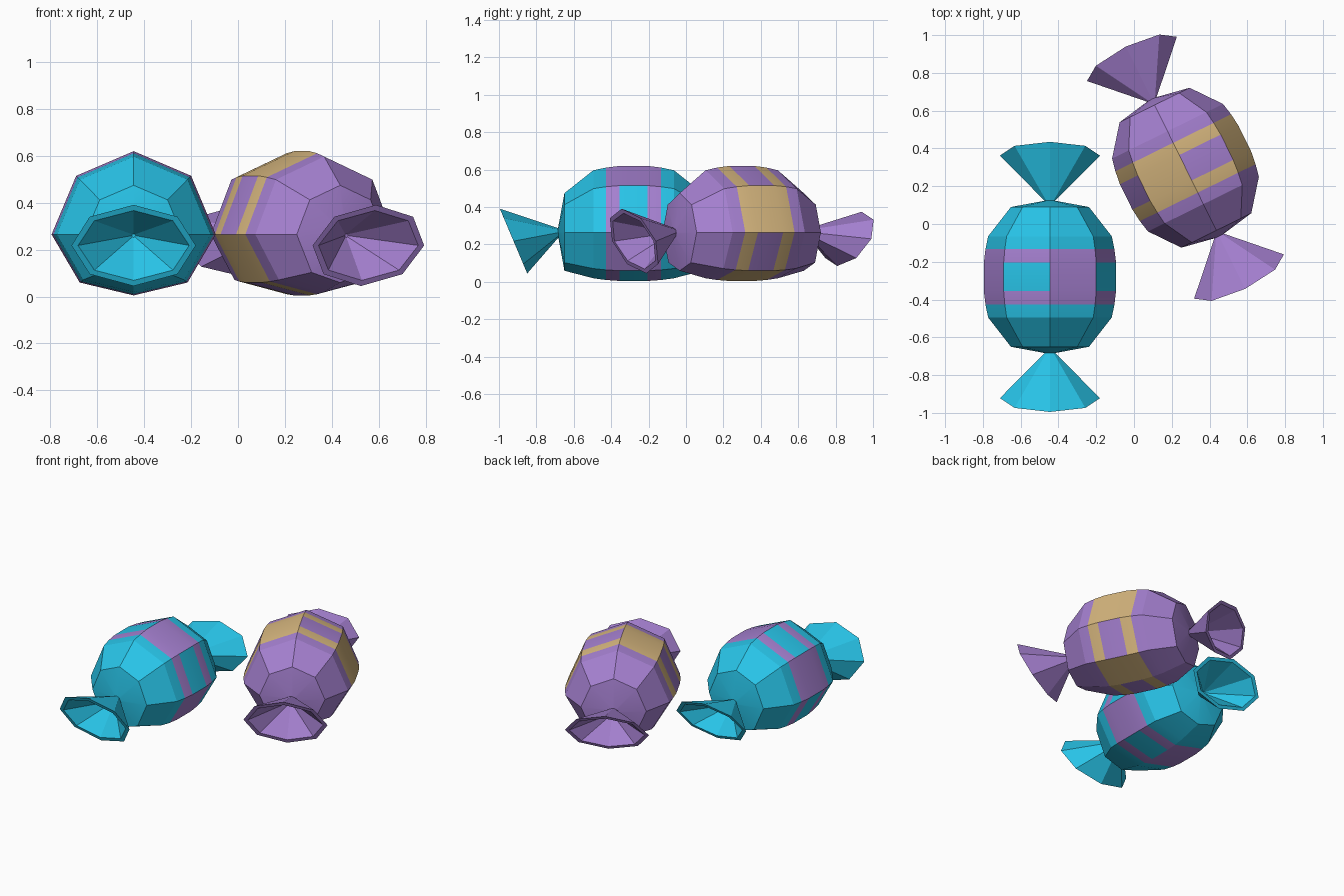
import bpy, bmesh
from math import sin, cos, pi, radians
from mathutils import Matrix

if "Cube" in bpy.data.objects:
    bpy.data.objects.remove(bpy.data.objects["Cube"])

N = 8
MID = 0.265  # height of the candy axis


def material(name, rgb):
    m = bpy.data.materials.new(name)
    m.diffuse_color = (*rgb, 1)
    m.use_nodes = True
    m.node_tree.nodes["Principled BSDF"].inputs["Base Color"].default_value = m.diffuse_color
    return m


blue = material("blue_wrap", (0.021, 0.552, 0.807))
purple = material("purple_wrap", (0.376, 0.216, 0.631))
gold = material("gold_wrap", (0.672, 0.468, 0.209))

# eight-sided wrapper section, flattened underneath: (x, z) from +x round
SECTION = [(0.35, 0), (0.245, 0.25), (0, 0.355), (-0.245, 0.25),
           (-0.35, 0), (-0.23, -0.205), (0, -0.26), (0.23, -0.205)]
# position along axis, scale, scale of the underside
HALF = [(0.405, 0.05, 0.05), (0.37, 0.59, 0.79), (0.215, 0.935, 0.945),
        (0.147, 0.975, 0.98), (0.075, 1, 1)]
PROFILE = [(-t, s, u) for t, s, u in HALF] + HALF[::-1]


def bridge(bm, a, b):
    return [bm.faces.new((a[i], a[(i + 1) % N], b[(i + 1) % N], b[i])) for i in range(N)]


def finish(bm, name, mats, place, smooth):
    bmesh.ops.recalc_face_normals(bm, faces=bm.faces[:])
    me = bpy.data.meshes.new(name)
    for f in bm.faces:
        f.smooth = smooth
    bm.to_mesh(me)
    bm.free()
    for m in mats:
        me.materials.append(m)
    if smooth:
        me.set_sharp_from_angle(angle=radians(19))
    ob = bpy.data.objects.new(name, me)
    ob.matrix_world = place
    bpy.context.collection.objects.link(ob)


def body(name, mats, place, parity):
    bm = bmesh.new()
    rings = [[bm.verts.new((x * s, t, MID + z * (s if z > 0 else u))) for x, z in SECTION]
             for t, s, u in PROFILE]
    for k in range(len(rings) - 1):
        for i, f in enumerate(bridge(bm, rings[k], rings[k + 1])):
            # double stripe, filled to a solid band on alternate sides
            if k in (3, 5) or (k == 4 and i % 2 == parity):
                f.material_index = 1
    bm.faces.new(rings[0])
    bm.faces.new(rings[-1])
    finish(bm, name, mats, place, True)


def twist(name, mat, place, side, height):
    # flared, slanted wrapper end with a hollow inside and a thin lip
    bm = bmesh.new()

    def ring(rx, rz, t, slant, z):
        return [bm.verts.new((rx * cos(a), side * (t + slant * sin(a)), z + rz * sin(a)))
                for a in (2 * pi * i / N for i in range(N))]
    zc = 0.218 if side < 0 else 0.23
    neck = ring(0.02, 0.02, 0.395, 0, MID)
    rim = ring(0.265, height, 0.642, 0.073, zc)
    lip = ring(0.237, height * 0.86, 0.642, 0.063, zc)
    pit = ring(0.008, 0.008, 0.43, 0, MID - 0.005)
    for a, b in ((neck, rim), (rim, lip), (lip, pit)):
        bridge(bm, a, b)
    bm.faces.new(pit)
    bm.faces.new(neck)
    finish(bm, name, [mat], place, False)


def candy(label, main, stripe, x, y, angle, parity):
    place = Matrix.Translation((x, y, 0)) @ Matrix.Rotation(radians(angle), 4, 'Z')
    body(label + "_candy_body", [main, stripe], place, parity)
    twist(label + "_front_twist", main, place, -1, 0.173)
    twist(label + "_back_twist", main, place, 1, 0.145)


candy("blue", blue, purple, -0.445, -0.28, 0, 1)
candy("purple", purple, gold, 0.2725, 0.298, 26.2, 0)
